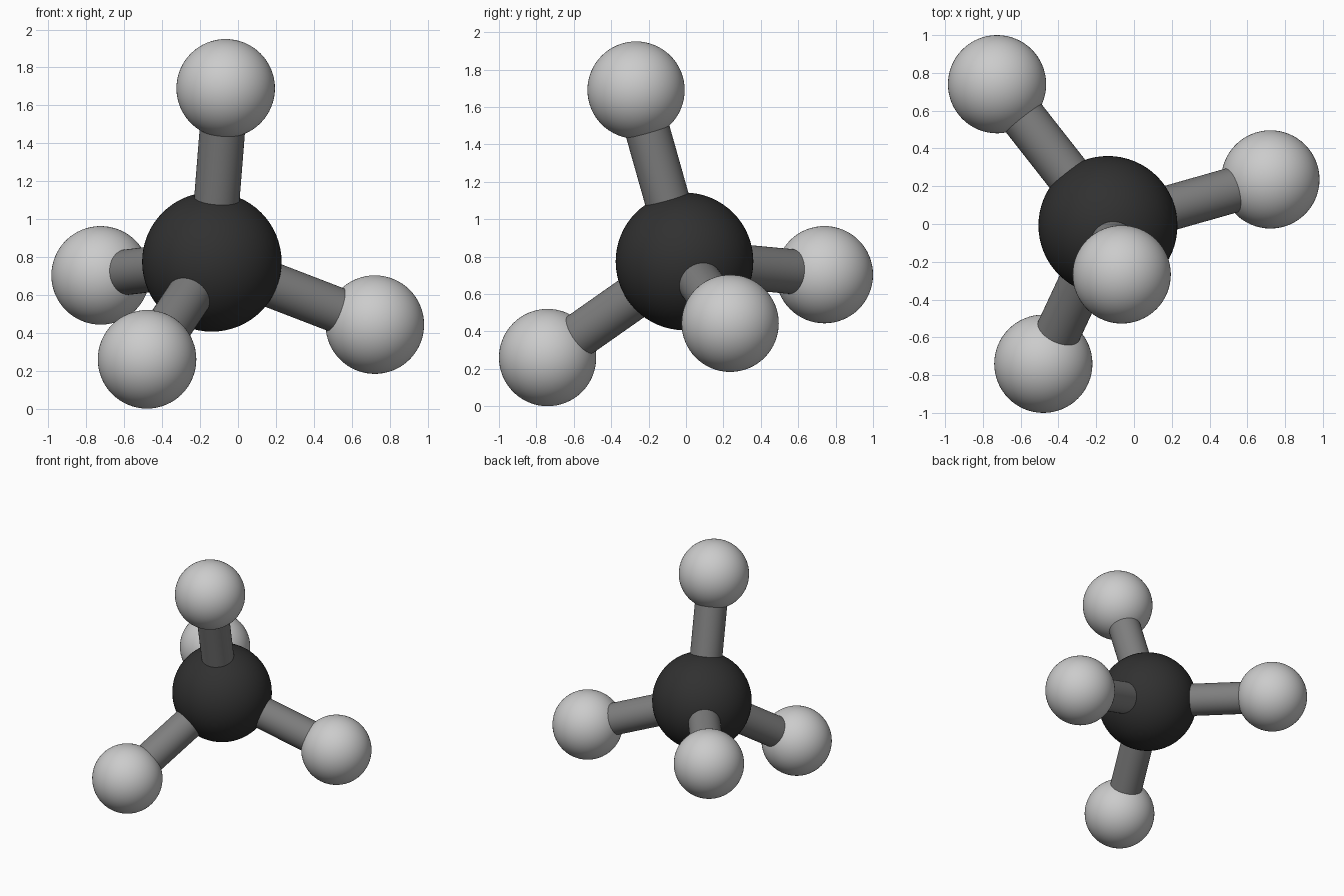
import bpy
from mathutils import Vector

if "Cube" in bpy.data.objects:
    bpy.data.objects.remove(bpy.data.objects["Cube"])

CENTRE = Vector((-0.138, -0.008, 0.774))
OUTER = {
    "top": Vector((-0.065, -0.267, 1.69)),
    "front": Vector((-0.48, -0.74, 0.26)),
    "right": Vector((0.722, 0.236, 0.443)),
    "back": Vector((-0.725, 0.74, 0.703)),
}


def material(name, value):
    mat = bpy.data.materials.new(name)
    mat.diffuse_color = (value, value, value, 1)
    mat.use_nodes = True
    mat.node_tree.nodes["Principled BSDF"].inputs["Base Color"].default_value = mat.diffuse_color
    return mat


def finish(name, mat):
    obj = bpy.context.object
    obj.name = name
    obj.data.materials.append(mat)
    bpy.ops.object.shade_smooth_by_angle()


def ball(name, location, radius, mat):
    bpy.ops.mesh.primitive_uv_sphere_add(segments=64, ring_count=32, radius=radius, location=location)
    finish(name, mat)


def rod(name, start, end, radius, mat):
    axis = end - start
    bpy.ops.mesh.primitive_cylinder_add(
        vertices=48, radius=radius, depth=axis.length, location=(start + end) / 2,
        rotation=axis.to_track_quat('Z', 'Y').to_euler())
    finish(name, mat)


black = material("black", 0.03)
mid_grey = material("mid_grey", 0.21)
light_grey = material("light_grey", 0.6)

# Central atom
ball("central_atom", CENTRE, 0.368, black)

# Four outer atoms, each joined to the centre by a bond
for side, position in OUTER.items():
    ball(side + "_outer_atom", position, 0.26, light_grey)
    rod(side + "_bond", CENTRE, position, 0.12, mid_grey)
